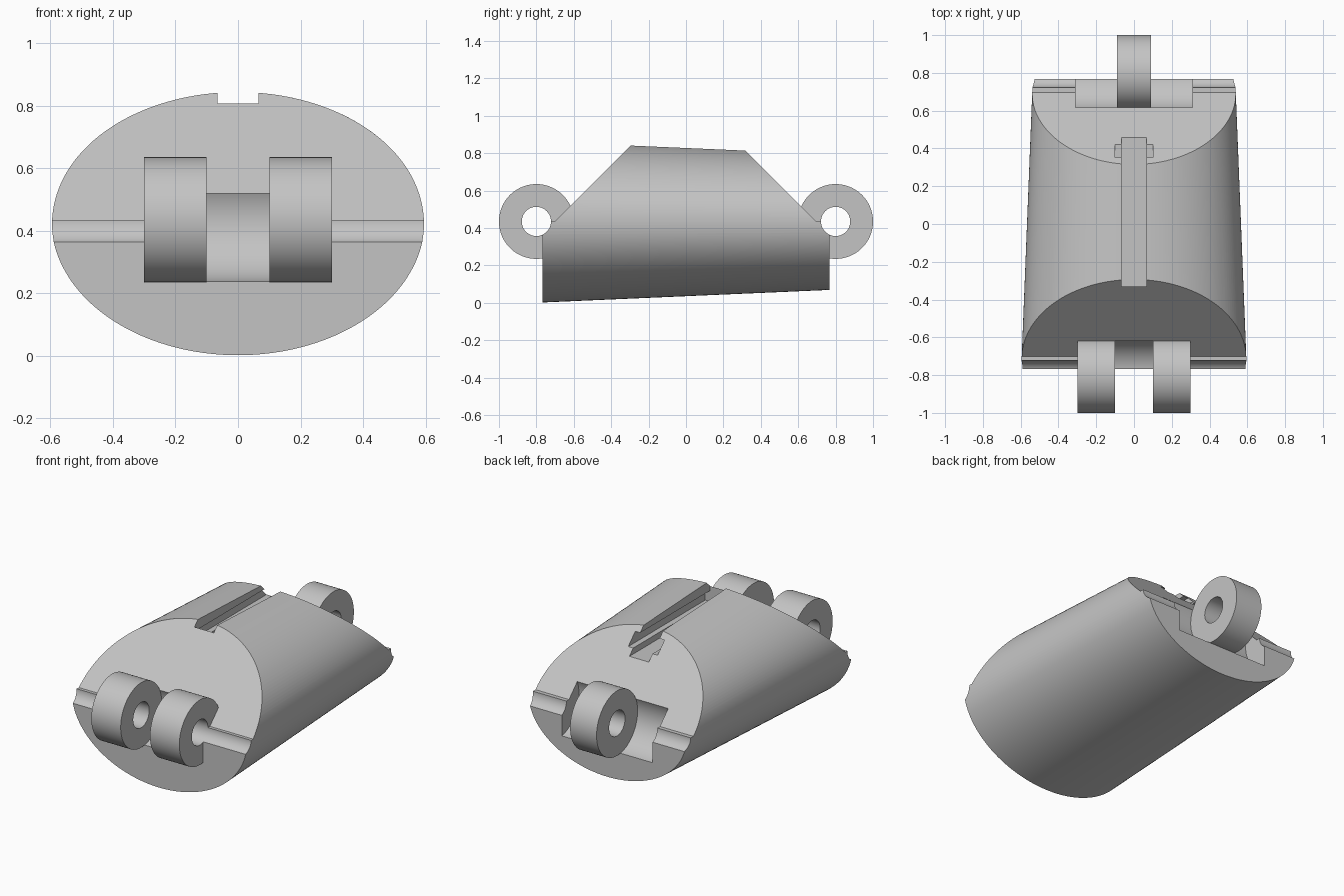
import bpy, bmesh, math

old = bpy.data.objects.get("Cube")
if old:
    bpy.data.objects.remove(old, do_unlink=True)

HINGE_Y, HINGE_Z = 0.8, 0.435
KNUCKLE_R, BORE_R = 0.2, 0.078

grey = bpy.data.materials.new("light grey")
grey.use_nodes = True
colour = (0.55, 0.55, 0.55, 1)
grey.diffuse_color = colour
grey.node_tree.nodes["Principled BSDF"].inputs["Base Color"].default_value = colour


def loft(name, rings):
    """Closed solid through matching rings of points."""
    bm = bmesh.new()
    loops = [[bm.verts.new(p) for p in ring] for ring in rings]
    n = len(loops[0])
    for a, b in zip(loops, loops[1:]):
        for i in range(n):
            j = (i + 1) % n
            bm.faces.new((a[i], a[j], b[j], b[i]))
    bm.faces.new(loops[0])
    bm.faces.new(loops[-1])
    bmesh.ops.recalc_face_normals(bm, faces=bm.faces)
    mesh = bpy.data.meshes.new(name)
    bm.to_mesh(mesh)
    bm.free()
    mesh.materials.append(grey)
    obj = bpy.data.objects.new(name, mesh)
    bpy.context.collection.objects.link(obj)
    return obj


def ellipse(y, half_width, half_height, n=160):
    angles = [math.tau * i / n for i in range(n)]
    return [(half_width * math.cos(a), y, 0.433 + half_height * math.sin(a)) for a in angles]


def extrude_x(name, profile, x0, x1):
    return loft(name, [[(x, y, z) for y, z in profile] for x in (x0, x1)])


def rod(name, side, radius, x0, x1, n=96):
    """Cylinder along x on the front (-1) or back (1) hinge axis."""
    angles = [math.tau * i / n for i in range(n)]
    circle = [(side * HINGE_Y + radius * math.cos(a), HINGE_Z + radius * math.sin(a)) for a in angles]
    return extrude_x(name, circle, x0, x1)


def box(name, half_width, y0, y1, z0, z1):
    return extrude_x(name, [(y0, z0), (y1, z0), (y1, z1), (y0, z1)], -half_width, half_width)


def combine(target, tool, operation):
    mod = target.modifiers.new(operation.lower(), 'BOOLEAN')
    mod.operation, mod.object, mod.solver = operation, tool, 'EXACT'
    bpy.context.view_layer.objects.active = target
    bpy.ops.object.modifier_apply(modifier=mod.name)
    bpy.data.objects.remove(tool, do_unlink=True)


# Tapered oval body, trimmed by sloping ends
link = loft("link_body", [ellipse(-0.767, 0.597, 0.431), ellipse(0.767, 0.536, 0.364)])
side_profile = [(-0.9, -0.2), (0.9, -0.2), (0.9, HINGE_Z), (0.697, HINGE_Z),
                (0.132, 1), (-0.137, 1), (-0.702, HINGE_Z), (-0.9, HINGE_Z)]
combine(link, extrude_x("end_trim", side_profile, -1, 1), 'INTERSECT')

# Round pockets that receive the neighbouring knuckles
combine(link, rod("front_pocket", -1, KNUCKLE_R, -0.1, 0.1), 'DIFFERENCE')
combine(link, rod("back_pocket", 1, KNUCKLE_R, -0.31, 0.31), 'DIFFERENCE')

# Hinge knuckles
for side, x0, x1 in ((-1, -0.3, -0.1), (-1, 0.1, 0.3), (1, -0.09, 0.09)):
    combine(link, rod("knuckle", side, KNUCKLE_R, x0, x1), 'UNION')

# Pin bores across the full width
for side in (-1, 1):
    combine(link, rod("pin_bore", side, BORE_R, -1, 1), 'DIFFERENCE')

# Top slot with a wider undercut, open at the back
combine(link, box("top_slot", 0.066, -0.33, 0.6, 0.675, 1), 'DIFFERENCE')
combine(link, box("slot_undercut", 0.1, -0.33, 0.6, 0.712, 0.78), 'DIFFERENCE')

bpy.ops.object.select_all(action='DESELECT')
link.select_set(True)
bpy.context.view_layer.objects.active = link
bpy.ops.object.shade_smooth_by_angle(angle=math.radians(25))
